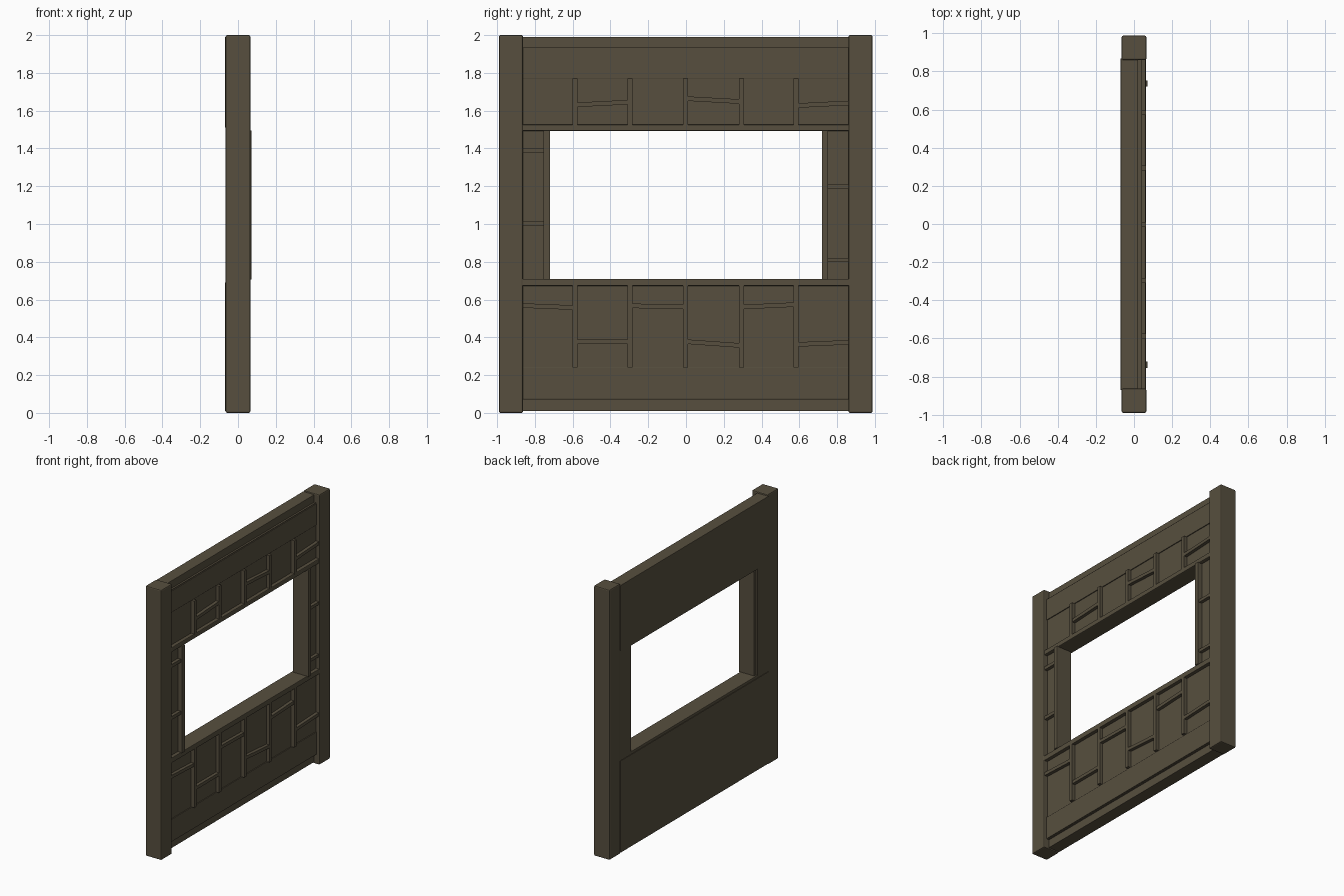
import bpy, bmesh, math, random
from mathutils import Matrix

random.seed(3)
wood = bpy.data.materials.new("weathered brown wood")
wood.diffuse_color = (0.095, 0.078, 0.049, 1)


def box(name, x, y, z, bevel=0.0, tilt=0.0):
    """Box from (min, max) ranges, optionally tilted about x."""
    bm = bmesh.new()
    bmesh.ops.create_cube(bm, size=1)
    c = [(a + b) / 2 for a, b in (x, y, z)]
    s = [b - a for a, b in (x, y, z)]
    for v in bm.verts:
        v.co = [v.co[i] * s[i] for i in range(3)]
    if bevel:
        bmesh.ops.bevel(bm, geom=bm.edges[:], offset=bevel, segments=2,
                        affect='EDGES', profile=0.5)
    bm.transform(Matrix.Translation(c) @ Matrix.Rotation(tilt, 4, 'X'))
    me = bpy.data.meshes.new(name)
    bm.to_mesh(me)
    bm.free()
    me.materials.append(wood)
    ob = bpy.data.objects.new(name, me)
    bpy.context.collection.objects.link(ob)
    return ob


# Corner posts
box("post_left", (-0.065, 0.065), (-0.99, -0.863), (0, 2), 0.008)
box("post_right", (-0.065, 0.065), (0.86, 0.987), (0, 2), 0.008)

# Wall panels around the opening
Y = (-0.87, 0.867)
box("panel_lower", (-0.070, 0.036), Y, (0.07, 0.69))
box("panel_upper", (-0.070, 0.036), Y, (1.51, 1.935))
box("panel_side_left", (-0.066, 0.036), (-0.87, -0.74), (0.68, 1.52))
box("panel_side_right", (-0.066, 0.036), (0.74, 0.867), (0.68, 1.52))

# Top and bottom edge strips, set back from the rails
box("edge_strip_bottom", (-0.070, 0.022), Y, (0.01, 0.08), 0.003)
box("edge_strip_top", (-0.070, 0.022), Y, (1.925, 1.99), 0.003)

# Rails
box("rail_bottom", (0.0, 0.042), Y, (0.073, 0.24), 0.002)
box("rail_top", (0.0, 0.042), Y, (1.77, 1.93), 0.002)

# Window sill, head and jambs
box("window_sill", (-0.066, 0.062), Y, (0.672, 0.71), 0.004)
box("window_head", (-0.066, 0.062), Y, (1.492, 1.527), 0.006)
box("jamb_left", (-0.055, 0.072), (-0.755, -0.72), (0.706, 1.496), 0.003)
box("jamb_right", (-0.055, 0.072), (0.72, 0.753), (0.706, 1.496), 0.003)

# Studs below and above the opening
studs = [-0.587, -0.297, -0.002, 0.293, 0.583]
for y in studs:
    box("stud_lower", (0.02, 0.062), (y - 0.013, y + 0.013), (0.24, 0.68))
    box("stud_upper", (0.02, 0.062), (y - 0.013, y + 0.013), (1.52, 1.77))

# Staggered blocking between studs: bay -> (height, slope)
bounds = [-0.88] + studs + [0.875]
lower = [(0.563, -0.04), (0.376, 0.0), (0.564, -0.02),
         (0.367, -0.07), (0.567, 0.045), (0.368, 0.04)]
upper = {1: (1.638, 0.05), 3: (1.656, -0.055), 5: (1.634, 0.05)}


def block(bay, z, slope):
    box("blocking", (0.02, 0.060), (bounds[bay] + 0.008, bounds[bay + 1] - 0.008),
        (z - 0.012, z + 0.012), 0, slope)


for i, (z, s) in enumerate(lower):
    block(i, z, s)
for i, (z, s) in upper.items():
    block(i, z, s)

# Short blocking beside the opening
for z in (1.388, 1.003):
    box("side_block_left", (0.02, 0.060), (-0.87, -0.75), (z - 0.012, z + 0.012))
for z in (1.197, 0.81):
    box("side_block_right", (0.02, 0.060), (0.75, 0.865), (z - 0.011, z + 0.011))
